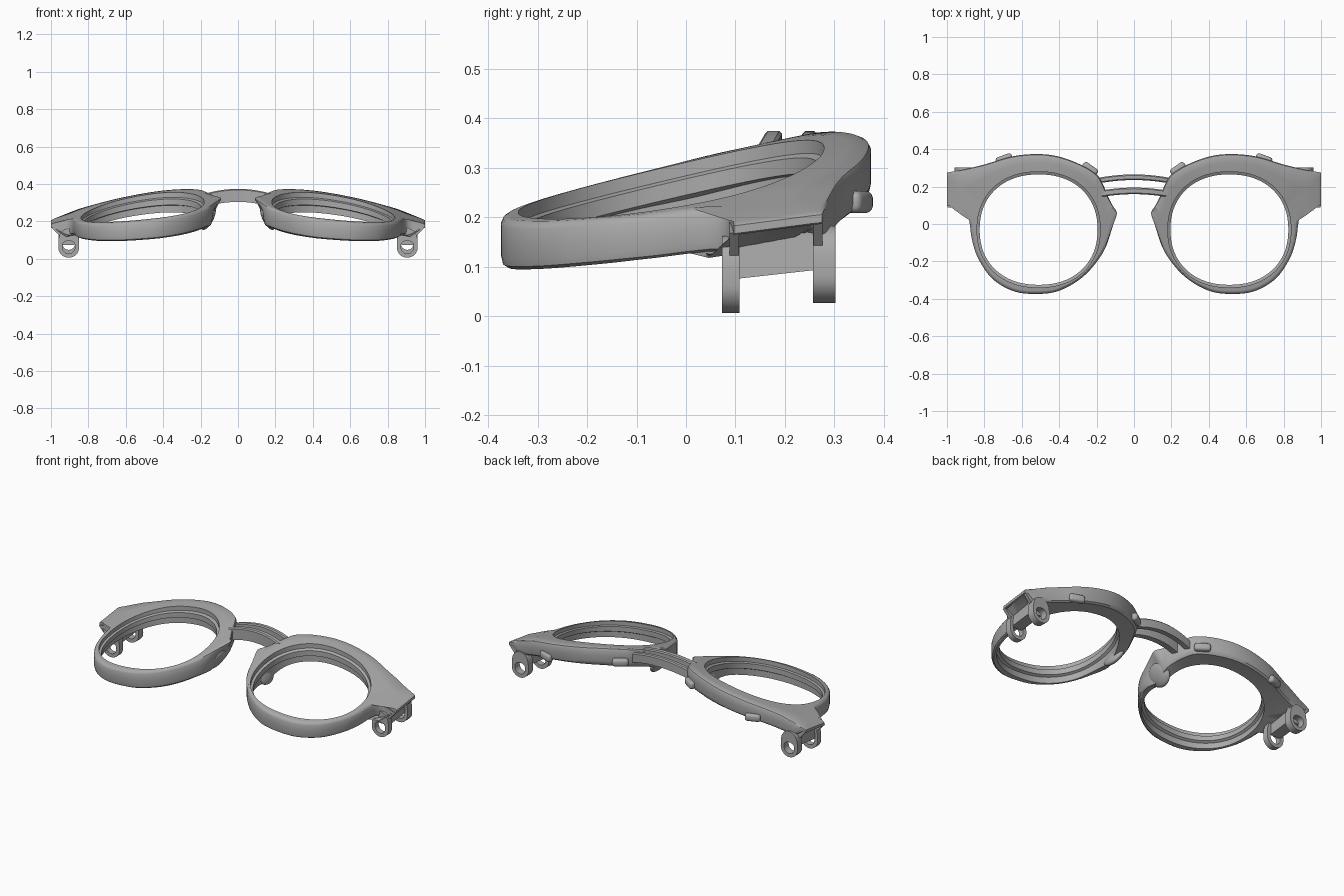
import bpy, bmesh, math
from mathutils import Vector, Matrix

cube = bpy.data.objects.get("Cube")
if cube:
    bpy.data.objects.remove(cube, do_unlink=True)

grey = bpy.data.materials.new("matte grey")
grey.use_nodes = True
grey.diffuse_color = (0.4, 0.4, 0.4, 1)
grey.node_tree.nodes["Principled BSDF"].inputs["Base Color"].default_value = (0.4, 0.4, 0.4, 1)


def clamp(v, low=0.0, high=1.0):
    return max(low, min(high, v))


def front_z(x, y):
    """Height of the curved, tilted front surface."""
    fall = 0.13 * x * x + 0.012 * clamp((x - 0.85) / 0.15) + 0.7 * max(0, y - 0.25) ** 2
    return 0.315 + (0.24 - 0.11 * x * x) * y - fall


def add_part(name, bm, mirrored=True, angle=35):
    bmesh.ops.recalc_face_normals(bm, faces=bm.faces)
    mesh = bpy.data.meshes.new(name)
    bm.to_mesh(mesh)
    bm.free()
    obj = bpy.data.objects.new(name, mesh)
    bpy.context.collection.objects.link(obj)
    mesh.materials.append(grey)
    bpy.ops.object.select_all(action='DESELECT')
    obj.select_set(True)
    bpy.context.view_layer.objects.active = obj
    bpy.ops.object.shade_smooth_by_angle(angle=math.radians(angle))
    if mirrored:
        obj.modifiers.new("mirror", 'MIRROR').use_mirror_merge = False


def skin(bm, loops, closed=False):
    """Join equal closed loops of points with quads."""
    rings = [[bm.verts.new(p) for p in loop] for loop in loops]
    pairs = list(zip(rings, rings[1:]))
    if closed:
        pairs.append((rings[-1], rings[0]))
    for a, b in pairs:
        for i in range(len(a)):
            j = (i + 1) % len(a)
            bm.faces.new((a[i], a[j], b[j], b[i]))
    if not closed:
        bm.faces.new(rings[0])
        bm.faces.new(rings[-1])


def smooth_path(points, steps):
    """Closed Catmull-Rom curve; a repeated point gives a corner."""
    n, out = len(points), []
    for i in range(n):
        a, b, c, d = (Vector(points[(i + k) % n]) for k in (-1, 0, 1, 2))
        if (c - b).length < 1e-6:
            continue
        for s in range(steps):
            t = s / steps
            out.append(0.5 * (2 * b + (c - a) * t + (2 * a - 5 * b + 4 * c - d) * t * t
                              + (3 * b - a - 3 * c + d) * t ** 3))
    return out


# Rims with brow and end pieces
outline = [(0.53, -0.374), (0.65, -0.357), (0.76, -0.29), (0.835, -0.18), (0.867, -0.08),
           (0.878, 0.0), (0.89, 0.055), (0.92, 0.085), (1, 0.097), (1, 0.097),
           (1, 0.275), (1, 0.275), (0.92, 0.29), (0.8, 0.318), (0.66, 0.36),
           (0.52, 0.374), (0.4, 0.36), (0.28, 0.315), (0.2, 0.265), (0.17, 0.22),
           (0.15, 0.175), (0.135, 0.14), (0.112, 0.1), (0.088, 0.07), (0.086, 0.045), (0.115, -0.03),
           (0.17, -0.16), (0.27, -0.28), (0.4, -0.357)]
outer = smooth_path(outline, 6)
hub = Vector((0.53, 0.06))


def lens_point(p, grow):
    """Point of the lens opening facing an outline point."""
    d = (p - hub).normalized()
    k = (abs(d.x) ** 2.2 + abs(d.y) ** 2.2) ** (-1 / 2.2)
    return Vector((0.51 + (0.325 + grow) * k * d.x, -0.03 + (0.305 + grow) * k * d.y))


def drop(p, depth):
    """Place a plan point below the front: thin tips, deep wings at the nose."""
    thick = 1.1 - 0.25 * p.x ** 2
    tip = clamp((p.x - 0.92) / 0.06)
    low = clamp((depth - 0.06) / 0.04)
    nose = math.exp(-((p.y - 0.02) / 0.09) ** 2) if p.x < 0.3 else 0
    x = p.x + nose * clamp(depth / 0.1) * max(0, 0.16 - p.x)
    return (x, p.y, front_z(p.x, p.y) - depth * thick * (1 - 0.7 * tip) - 0.03 * nose * low)


loops = []
for inset, depth in [(0.014, 0), (0.005, 0.004), (0, 0.013), (0, 0.045), (0, 0.075), (0.004, 0.092), (0.014, 0.1)]:
    loops.append([drop(p - (p - hub).normalized() * inset, depth) for p in outer])
loops.append([drop(p.lerp(lens_point(p, 0.004), 0.5), 0.1) for p in outer])
for grow, depth in [(0.004, 0.1), (0.004, 0.065), (-0.01, 0.06), (-0.01, 0.03), (0.004, 0.025), (0.004, 0)]:
    loops.append([drop(lens_point(p, grow), depth) for p in outer])
loops.append([drop(p.lerp(lens_point(p, 0.004), 0.5), 0) for p in outer])
bm = bmesh.new()
skin(bm, loops, closed=True)
add_part("rims", bm)


# Two bridge bars, arched and bowed
def bridge_bar(name, y0, half, width, height):
    sections = []
    for i in range(25):
        x = half * (i / 12 - 1)
        y, top, c = y0 - 0.5 * x * x, 0.374 - 0.85 * x * x, 0.006
        w, low = width / 2, top - height
        sections.append([(x, y - w, low), (x, y + w, low), (x, y + w, top - c),
                         (x, y + w - c, top), (x, y - w + c, top), (x, y - w, top - c)])
    bm = bmesh.new()
    skin(bm, sections)
    add_part(name, bm, mirrored=False)


bridge_bar("bridge_upper_bar", 0.25, 0.22, 0.03, 0.055)
bridge_bar("bridge_lower_bar", 0.177, 0.175, 0.035, 0.07)


# Hinge lugs: pierced rounded plates hung from brackets under the tips
def lug(bm, y0, y1, z, bracket_y):
    def ring(radius, y, rise):
        pts = []
        for i in range(40):
            a = math.tau * i / 40
            s = math.sin(a)
            up = rise * s ** 0.6 if s > 0 else radius * s
            pts.append((0.905 + radius * math.cos(a), y, z + up))
        return pts
    skin(bm, [ring(0.056, y0, 0.1), ring(0.056, y1, 0.1), ring(0.034, y1, 0.034), ring(0.034, y0, 0.034)], closed=True)
    bracket = [(0.86, z + 0.05), (0.955, z + 0.06), (0.997, front_z(1, y0) - 0.015), (0.86, front_z(0.86, y0) - 0.015)]
    skin(bm, [[(x, y, h) for x, h in bracket] for y in bracket_y])


bm = bmesh.new()
lug(bm, 0.073, 0.108, 0.062, (0.088, 0.107))
lug(bm, 0.257, 0.302, 0.082, (0.258, 0.276))
add_part("hinge_lugs", bm)

# Upright wall between the lugs
bm = bmesh.new()
wall = [(0.875, 0.075), (0.945, 0.075), (0.935, 0.185), (0.875, 0.2)]
skin(bm, [[(x, 0.1, z) for x, z in wall], [(x, 0.262, z + 0.018) for x, z in wall]])
add_part("hinge_wall", bm)

# Nose pads: flattened leaves at the foot of the rim wings
bm = bmesh.new()
place = (Matrix.Translation((0.158, 0.025, 0.215)) @ Matrix.Rotation(math.radians(-28), 4, 'Y')
         @ Matrix.Diagonal((0.026, 0.075, 0.068, 1)))
bmesh.ops.create_uvsphere(bm, u_segments=32, v_segments=16, radius=1, matrix=place)
add_part("nose_pads", bm, angle=60)

# Small clips on the back of the brow
bm = bmesh.new()
for x, y, turn in [(0.235, 0.295, 35), (0.695, 0.348, -20)]:
    place = (Matrix.Translation((x, y, front_z(x, y) - 0.08)) @ Matrix.Rotation(math.radians(turn), 4, 'Z')
             @ Matrix.Diagonal((0.09, 0.04, 0.045, 1)))
    bmesh.ops.create_cube(bm, size=1, matrix=place)
bmesh.ops.bevel(bm, geom=bm.edges[:], offset=0.015, segments=3, profile=0.5, affect='EDGES')
add_part("brow_clips", bm)
